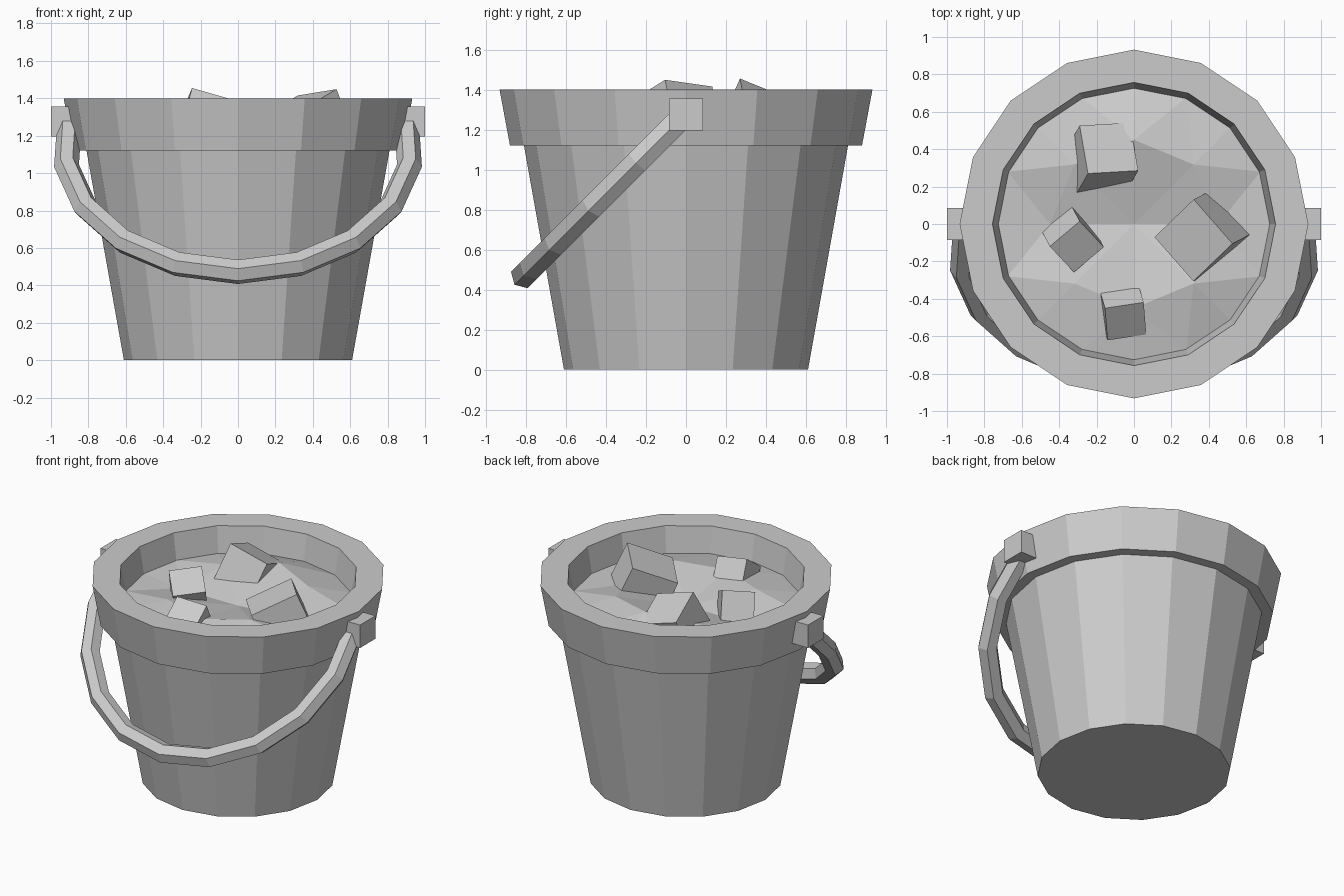
import bpy, bmesh
from math import sin, cos, pi, radians, sqrt
from mathutils import Vector

if "Cube" in bpy.data.objects:
    bpy.data.objects.remove(bpy.data.objects["Cube"])

SIDES = 16


def finish(name, bm):
    bmesh.ops.recalc_face_normals(bm, faces=bm.faces)
    mesh = bpy.data.meshes.new(name)
    bm.to_mesh(mesh)
    bm.free()
    ob = bpy.data.objects.new(name, mesh)
    bpy.context.collection.objects.link(ob)
    return ob


def ring(bm, r, z, n=SIDES):
    return [bm.verts.new((r * cos(2 * pi * i / n), r * sin(2 * pi * i / n), z))
            for i in range(n)]


def bridge(bm, a, b):
    n = len(a)
    for i in range(n):
        j = (i + 1) % n
        bm.faces.new((a[i], a[j], b[j], b[i]))


def block(name, p0, u, v, s):
    """Cube of size s with top corner p0 and top edges roughly along u and v."""
    p0, u, v = Vector(p0), Vector(u).normalized(), Vector(v)
    n = u.cross(v).normalized()
    v = n.cross(u)
    bm = bmesh.new()
    top = [bm.verts.new(p0 + s * (a * u + b * v)) for a, b in ((0, 0), (1, 0), (1, 1), (0, 1))]
    low = [bm.verts.new(q.co - s * n) for q in top]
    bridge(bm, top, low)
    bm.faces.new(top)
    bm.faces.new(low)
    return finish(name, bm)


# Bucket: tapered wall, stepped rim, inner wall
bm = bmesh.new()
rings = [ring(bm, r, z) for r, z in
         ((0.61, 0), (0.81, 1.12), (0.88, 1.12), (0.932, 1.4), (0.757, 1.4), (0.722, 1.2))]
for a, b in zip(rings, rings[1:]):
    bridge(bm, a, b)
bm.faces.new(rings[0])
finish("bucket", bm)

# Uneven contents: low centre, raised middle ring, lower edge at the wall
bm = bmesh.new()
heights = (1.22, 1.29, 1.32, 1.27, 1.19, 1.27, 1.27, 1.30)
outer = ring(bm, 0.732, 1.22)
mid = ring(bm, 0.45, 1.25, 8)
for vert, z in zip(mid, heights):
    vert.co.z = z
centre = bm.verts.new((0, 0, 1.19))
for i in range(8):
    j = (i + 1) % 8
    o0, o1, o2 = outer[2 * i], outer[2 * i + 1], outer[(2 * i + 2) % SIDES]
    for tri in ((centre, mid[i], mid[j]), (mid[i], o0, o1),
                (mid[i], o1, mid[j]), (mid[j], o1, o2)):
        bm.faces.new(tri)
finish("contents", bm)

# Loose blocks lying in the contents
block("back_block", (-0.246, 0.27, 1.455), (0.262, 0.015, -0.075), (-0.034, 0.24, -0.10), 0.28)
block("right_block", (0.11, -0.07, 1.29), (0.215, -0.245, 0.035), (0.23, 0.185, 0.13), 0.316)
block("left_block", (-0.45, -0.12, 1.36), (0.14, -0.15, -0.10), (0.14, 0.12, 0.02), 0.21)
block("front_block", (-0.155, -0.45, 1.385), (0.2, 0.03, -0.02), (0.01, 0.12, -0.17), 0.21)

# Handle mounts on both sides
for side, label in ((-1, "left"), (1, "right")):
    bpy.ops.mesh.primitive_cube_add(size=1, location=(side * 0.925, 0, 1.275))
    ob = bpy.context.object
    ob.name = label + "_handle_mount"
    ob.scale = (0.15, 0.17, 0.16)

# Handle: six-sided bar swept along an arc that hangs forward at 45 degrees
bm = bmesh.new()
k = 1 / sqrt(2)
down, normal = Vector((0, -k, -k)), Vector((0, -k, k))
hub = Vector((0, -0.81, 0.472)) - 0.925 * down
sections = []
for i in range(11):
    t = radians(-103 + 20.6 * i)
    out = Vector((sin(t), 0, 0)) + cos(t) * down
    sections.append([bm.verts.new(hub + out * (0.925 + 0.067 * cos(a)) + normal * 0.067 * sin(a))
                     for a in (j * pi / 3 for j in range(6))])
for a, b in zip(sections, sections[1:]):
    bridge(bm, a, b)
bm.faces.new(sections[0])
bm.faces.new(sections[-1])
finish("handle", bm)
